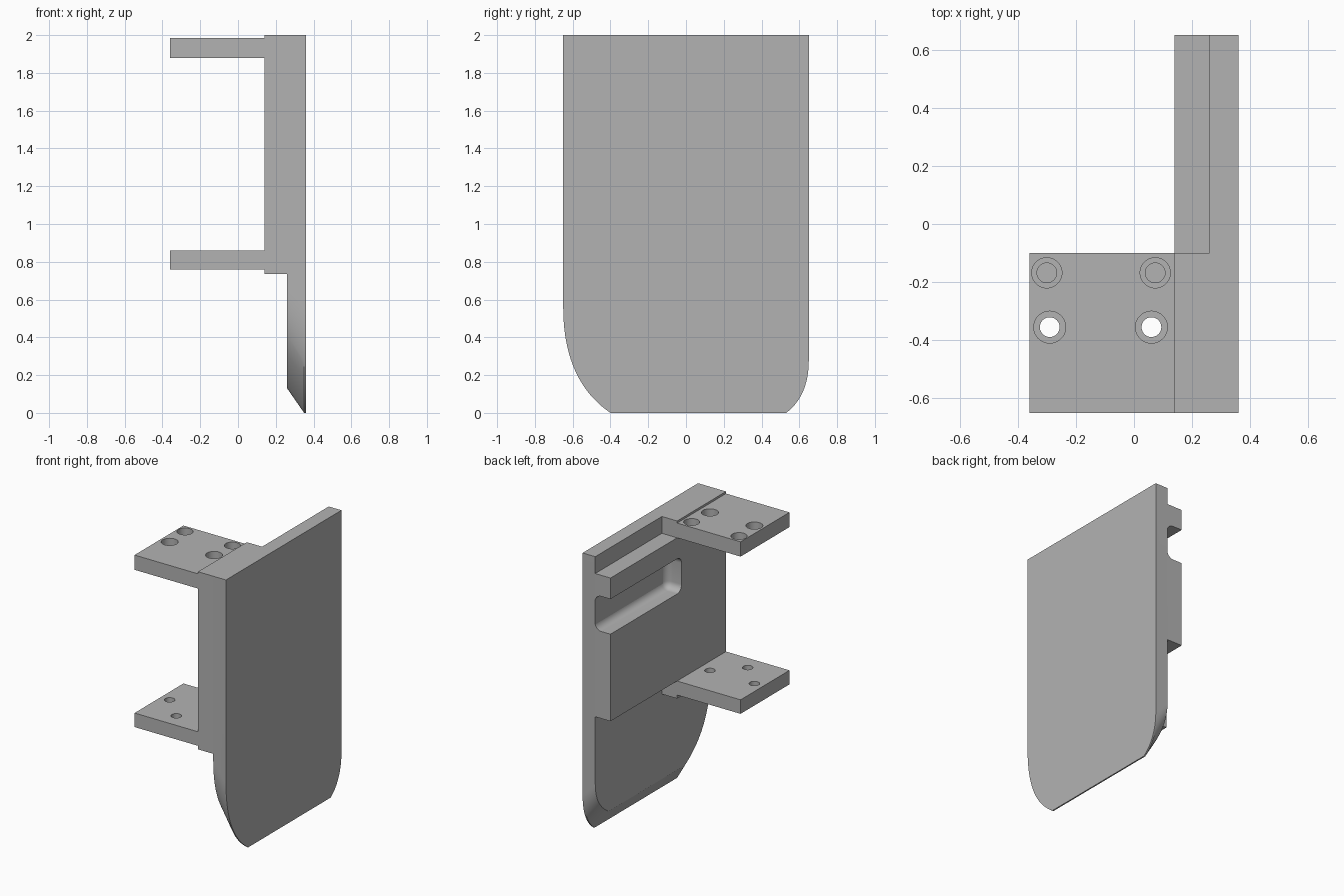
import bpy, bmesh, math
from mathutils import Matrix

if "Cube" in bpy.data.objects:
    bpy.data.objects.remove(bpy.data.objects["Cube"])

grey = bpy.data.materials.new("plain grey")
grey.use_nodes = True
colour = (0.45, 0.45, 0.45, 1)
grey.diffuse_color = colour
grey.node_tree.nodes["Principled BSDF"].inputs["Base Color"].default_value = colour


def finish(name, bm):
    bmesh.ops.recalc_face_normals(bm, faces=bm.faces)
    mesh = bpy.data.meshes.new(name)
    bm.to_mesh(mesh)
    bm.free()
    mesh.materials.append(grey)
    obj = bpy.data.objects.new(name, mesh)
    bpy.context.collection.objects.link(obj)
    return obj


def loft(name, sections):
    """Skin matching y-z outlines, each given with its x position."""
    bm = bmesh.new()
    rings = [[bm.verts.new((x, y, z)) for y, z in pts] for x, pts in sections]
    for a, b in zip(rings, rings[1:]):
        for i in range(len(a)):
            j = (i + 1) % len(a)
            bm.faces.new((a[i], a[j], b[j], b[i]))
    bm.faces.new(rings[0])
    bm.faces.new(rings[-1])
    return finish(name, bm)


def box(name, low, high, bevel=0):
    bm = bmesh.new()
    bmesh.ops.create_cube(bm, size=1)
    for v in bm.verts:
        v.co = [l if c < 0 else h for c, l, h in zip(v.co, low, high)]
    if bevel:
        bmesh.ops.bevel(bm, geom=bm.edges[:], offset=bevel, segments=8,
                        profile=0.5, affect='EDGES')
    return finish(name, bm)


def drill(x, y, low, high, radius):
    bm = bmesh.new()
    bmesh.ops.create_cone(bm, cap_ends=True, segments=40, radius1=radius,
                          radius2=radius, depth=high - low,
                          matrix=Matrix.Translation((x, y, (low + high) / 2)))
    return finish("hole_cutter", bm)


def cut(obj, cutter):
    cutter.hide_render = True
    mod = obj.modifiers.new("cut", 'BOOLEAN')
    mod.operation = 'DIFFERENCE'
    mod.solver = 'EXACT'
    mod.object = cutter
    bpy.context.view_layer.objects.active = obj
    bpy.ops.object.modifier_apply(modifier=mod.name)
    bpy.data.objects.remove(cutter)


def curve(p, c, q, steps=20):
    """Quadratic curve from p to q, pulled towards c."""
    out = []
    for i in range(steps + 1):
        t = i / steps
        out.append(tuple((1 - t) ** 2 * a + 2 * t * (1 - t) * b + t * t * d
                         for a, b, d in zip(p, c, q)))
    return out


def outline(base, front_y, front_z, back_y, back_z):
    """Plate outline with two unequal rounded lower corners."""
    w = 0.65
    return ([(-w, 2)]
            + curve((-w, front_z), (-w, base + 0.17), (front_y, base))
            + curve((back_y, base), (w, base + 0.09), (w, back_z))
            + [(w, 2)])


# Main plate with its sloping lower rim
outer = outline(0, -0.40, 0.56, 0.53, 0.28)
plate = loft("main_plate", [(0.26, outline(0.13, -0.36, 0.69, 0.50, 0.38)),
                            (0.35, outer), (0.36, outer)])

# Stepped backing block with a rounded slot open at one end
step = [(-0.65, 0.735), (-0.1, 0.735), (-0.1, 0.86), (0.65, 0.86),
        (0.65, 1.88), (-0.1, 1.88), (-0.1, 2), (-0.65, 2)]
block = loft("backing_block", [(0.14, step), (0.26, step)])
cut(block, box("slot_cutter", (0, -0.15, 1.48), (0.262, 0.9, 1.73), 0.05))

# Upper mounting tab: wide holes and counterbored holes
upper = box("upper_tab", (-0.36, -0.65, 1.88), (0.14, -0.1, 1.985))
for x in (-0.29, 0.06):
    cut(upper, drill(x, -0.355, 1.8, 2.1, 0.055))
for x in (-0.30, 0.073):
    cut(upper, drill(x, -0.168, 1.93, 2.1, 0.052))
    cut(upper, drill(x, -0.168, 1.8, 2.0, 0.034))

# Lower mounting tab: three narrow holes
lower = box("lower_tab", (-0.36, -0.65, 0.76), (0.14, -0.1, 0.86))
for x, y in ((-0.29, -0.355), (0.06, -0.355), (-0.115, -0.53)):
    cut(lower, drill(x, y, 0.7, 0.9, 0.034))

# Smooth the rounded surfaces, keep the edges crisp
bpy.ops.object.select_all(action='DESELECT')
for obj in (plate, block, upper, lower):
    obj.select_set(True)
bpy.context.view_layer.objects.active = plate
bpy.ops.object.shade_smooth_by_angle(angle=math.radians(30))
